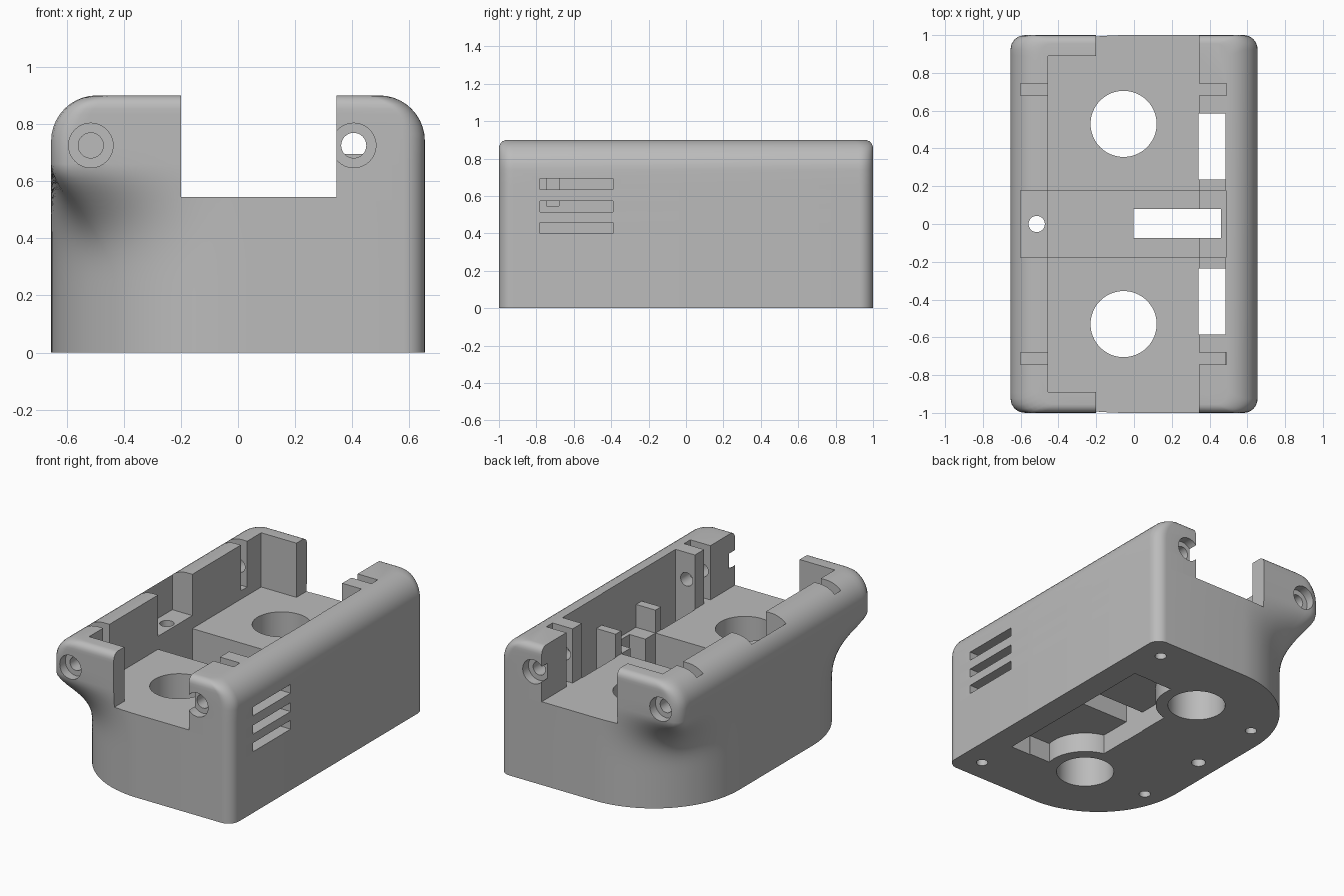
import bpy, bmesh, math
from mathutils import Vector

cube = bpy.data.objects.get("Cube")
if cube:
    bpy.data.objects.remove(cube, do_unlink=True)

W, L, H = 0.654, 1.0, 0.9
FLOOR, INNER_L, INNER_R = 0.545, -0.455, 0.345

grey = bpy.data.materials.new("plain grey")
grey.use_nodes = True
grey.diffuse_color = (0.5, 0.5, 0.5, 1)
grey.node_tree.nodes["Principled BSDF"].inputs["Base Color"].default_value = (0.5, 0.5, 0.5, 1)


def arc(cx, cy, r, a0, a1, n):
    """Points on an arc, angles in degrees."""
    return [Vector((cx + r * math.cos(math.radians(a0 + (a1 - a0) * i / n)),
                    cy + r * math.sin(math.radians(a0 + (a1 - a0) * i / n)))) for i in range(n + 1)]


def resample(path, n):
    """Spread n + 1 points evenly along a path."""
    lengths = [0]
    for a, b in zip(path, path[1:]):
        lengths.append(lengths[-1] + (b - a).length)
    out, k = [], 0
    for i in range(n + 1):
        d = lengths[-1] * i / n
        while k < len(path) - 2 and lengths[k + 1] < d:
            k += 1
        t = (d - lengths[k]) / (lengths[k + 1] - lengths[k])
        out.append(path[k].lerp(path[k + 1], t))
    return out


def finish(bm, name):
    bmesh.ops.recalc_face_normals(bm, faces=bm.faces)
    mesh = bpy.data.meshes.new(name)
    bm.to_mesh(mesh)
    bm.free()
    obj = bpy.data.objects.new(name, mesh)
    bpy.context.scene.collection.objects.link(obj)
    obj.data.materials.append(grey)
    return obj


def box(x0, x1, y0, y1, z0, z1):
    bm = bmesh.new()
    bmesh.ops.create_cube(bm, size=2)
    for v in bm.verts:
        v.co = (x1 if v.co.x > 0 else x0, y1 if v.co.y > 0 else y0, z1 if v.co.z > 0 else z0)
    return finish(bm, "cutter")


def cylinder(x, y, z, r, depth, axis="Z", sides=32):
    bm = bmesh.new()
    bmesh.ops.create_cone(bm, cap_ends=True, segments=sides, radius1=r, radius2=r, depth=depth)
    for v in bm.verts:
        c = v.co.copy()
        v.co = Vector((x, y, z)) + (c if axis == "Z" else Vector((c.x, c.z, -c.y)))
    return finish(bm, "cutter")


def volume(mesh):
    bm = bmesh.new()
    bm.from_mesh(mesh)
    v = bm.calc_volume()
    bm.free()
    return v


def cut(target, cutter):
    """Subtract the cutter, keeping the first solver result that is sound."""
    cutter.hide_render = True
    before = volume(target.data)
    for solver in ("EXACT", "MANIFOLD"):
        mod = target.modifiers.new("cut", "BOOLEAN")
        mod.operation, mod.solver, mod.object = "DIFFERENCE", solver, cutter
        bpy.context.view_layer.update()
        shape = target.evaluated_get(bpy.context.evaluated_depsgraph_get())
        mesh = bpy.data.meshes.new_from_object(shape)
        target.modifiers.remove(mod)
        if 0.4 * before < volume(mesh) < before + 1e-5:
            target.data = mesh
            break
    bpy.data.objects.remove(cutter, do_unlink=True)


# Quarter outlines of the scooped side: tight upper corner and broad lower corner
start, end, N = Vector((-0.02, -L)), Vector((-W, 0)), 52


def quarter_outline(r):
    return resample([start] + arc(-W + r, -L + r, r, 270, 180, 28) + [end], N)


upper, lower = quarter_outline(0.075), quarter_outline(0.62)
right = arc(W - 0.075, L - 0.075, 0.075, 90, 0, 8) + arc(W - 0.075, -L + 0.075, 0.075, 0, -90, 8)


def inset(z, rad):
    """How far a rounded top edge has drawn in at height z."""
    d = max(z - H + rad, 0)
    return rad - math.sqrt(max(rad * rad - d * d, 0))


def ring(z):
    # Scoop: soft S-shaped sweep between the lower and upper corners
    t = min(max((z - 0.2) / 0.46, 0), 1) ** 2
    f = 1 - t * t * (3 - 2 * t)
    quarter = [a.lerp(b, f) for a, b in zip(upper, lower)]
    pts = quarter + [Vector((p.x, -p.y)) for p in reversed(quarter[:-1])] + right
    # Rounded top edges: wide along the sides, tight at the ends
    sx, sy = 1 - inset(z, 0.16) / W, 1 - inset(z, 0.045) / L
    return [(p.x * sx, p.y * sy, z) for p in pts]


# Housing body, lofted through the rings
levels = [0] + [0.2 + 0.46 * i / 18 for i in range(19)]
levels += [0.74 + 0.16 * math.sin(math.radians(9 * i)) for i in range(10)] + [H]
bm = bmesh.new()
rings = [[bm.verts.new(p) for p in ring(z)] for z in levels]
for a, b in zip(rings, rings[1:]):
    for i in range(len(a)):
        j = (i + 1) % len(a)
        bm.faces.new((a[i], a[j], b[j], b[i]))
bm.faces.new(rings[0])
bm.faces.new(rings[-1])
body = finish(bm, "housing")

# Main cavity and the open ends
cut(body, box(INNER_L, INNER_R, -0.89, 0.89, FLOOR, 1.1))
cut(body, box(-0.2, INNER_R, -1.1, 1.1, FLOOR, 1.1))

# Central recess, side ledge and shelf between the low posts
cut(body, box(INNER_L, INNER_R, -0.177, 0.177, 0.33, 1.1))
cut(body, box(-0.6, INNER_L + 0.01, -0.177, 0.177, 0.63, 1.1))
cut(body, box(INNER_R - 0.01, 0.487, -0.177, 0.177, FLOOR, 1.1))
cut(body, box(INNER_R - 0.01, 0.485, -0.24, 0.24, 0.695, 1.1))

# Underside pocket, leaving collars around the round wells
pocket = box(0, 0.485, -0.58, 0.58, -0.1, 0.13)
for s in (-1, 1):
    cut(pocket, cylinder(-0.055, s * 0.53, 0, 0.25, 1, sides=48))
cut(body, pocket)
cut(body, box(-0.003, 0.46, -0.073, 0.08, -0.1, 1.1))

for s in (-1, 1):
    # Round wells and side windows
    cut(body, cylinder(-0.055, s * 0.53, 0.5, 0.175, 2, sides=64))
    y0, y1 = sorted((s * 0.235, s * 0.585))
    cut(body, box(INNER_R - 0.003, 0.485, y0, y1, -0.1, 1.1))
    # Nut slots
    y0, y1 = sorted((s * 0.68, s * 0.745))
    cut(body, box(INNER_R - 0.01, 0.49, y0, y1, FLOOR, 1.1))
    cut(body, box(-0.6, INNER_L + 0.01, y0, y1, 0.6, 1.1))
    # Counterbored screw holes in the ends
    for x in (-0.515, 0.405):
        cut(body, cylinder(x, s * 0.83, 0.725, 0.044, 0.5, "Y"))
        cut(body, cylinder(x, s * 1.0, 0.725, 0.078, 0.12, "Y"))
    # Blind screw holes underneath
    cut(body, cylinder(0.5, s * 0.85, 0, 0.035, 0.6))
    cut(body, cylinder(-0.51, s * 0.505, 0, 0.035, 0.5))

# Through hole in the ledge
cut(body, cylinder(-0.515, 0, 0.5, 0.043, 2))

# Vent slots, just reaching the nut slot
for z in (0.4, 0.515, 0.635):
    cut(body, box(0.488, 0.8, -0.78, -0.39, z, z + 0.058))

bpy.ops.object.select_all(action="DESELECT")
body.select_set(True)
bpy.context.view_layer.objects.active = body
bpy.ops.object.shade_smooth_by_angle(angle=math.radians(30))
